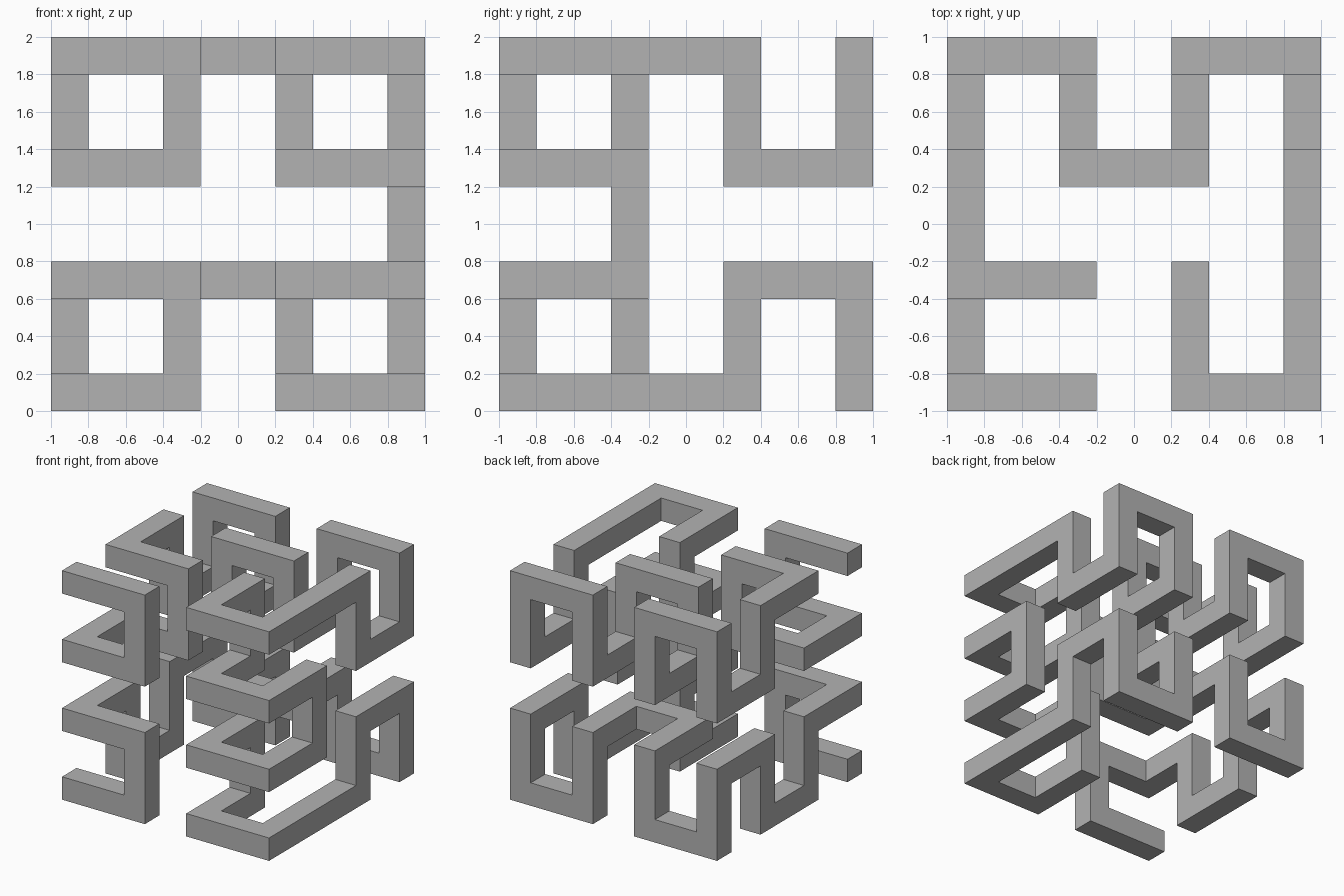
import bpy, bmesh
from mathutils import Vector

cube = bpy.data.objects.get("Cube")
if cube:
    bpy.data.objects.remove(cube, do_unlink=True)

# Single flat grey
grey = bpy.data.materials.new("plain grey")
grey.use_nodes = True
colour = (0.45, 0.45, 0.45, 1)
grey.diffuse_color = colour
grey.node_tree.nodes["Principled BSDF"].inputs["Base Color"].default_value = colour

STEP = {"R": (1, 0, 0), "L": (-1, 0, 0), "B": (0, 1, 0),
        "F": (0, -1, 0), "U": (0, 0, 1), "D": (0, 0, -1)}
BAR = 0.2      # bar thickness
SPAN = 3       # bar widths between neighbouring turns

# Route of the bar, octant by octant: right, left, back, front, up, down
ROUTE = ("RULBD" "B" "UBDRUF" "R" "BDRUFD" "F" "FLBUFRB" "U"
         "FLBUFRB" "B" "DBULDFU" "L" "DBULDFU" "F" "RDLFRUL")

# Walk the route and collect every grid cell the bar fills
position = Vector((0, 0, 0))
cells = {(0, 0, 0)}
for letter in ROUTE:
    for _ in range(SPAN):
        position = position + Vector(STEP[letter])
        cells.add(tuple(int(round(c)) for c in position))

# Skin the cells with their exposed faces only
bm = bmesh.new()
origin = Vector((-1, -1, 0))
for cell in sorted(cells):
    centre = origin + (Vector(cell) + Vector((0.5, 0.5, 0.5))) * BAR
    for d in STEP.values():
        if tuple(a + b for a, b in zip(cell, d)) in cells:
            continue
        n = Vector(d)
        u = Vector((d[1], d[2], d[0]))
        v = n.cross(u)
        corners = [centre + (n + u * a + v * b) * BAR / 2
                   for a, b in ((-1, -1), (1, -1), (1, 1), (-1, 1))]
        bm.faces.new([bm.verts.new(c) for c in corners])

# Weld and merge flat areas into clean long faces
bmesh.ops.remove_doubles(bm, verts=bm.verts[:], dist=0.001)
bmesh.ops.dissolve_limit(bm, angle_limit=0.01, verts=bm.verts[:], edges=bm.edges[:])
bmesh.ops.recalc_face_normals(bm, faces=bm.faces[:])

mesh = bpy.data.meshes.new("folded_bar")
bm.to_mesh(mesh)
bm.free()
mesh.materials.append(grey)
bar = bpy.data.objects.new("folded_bar", mesh)
bpy.context.collection.objects.link(bar)
